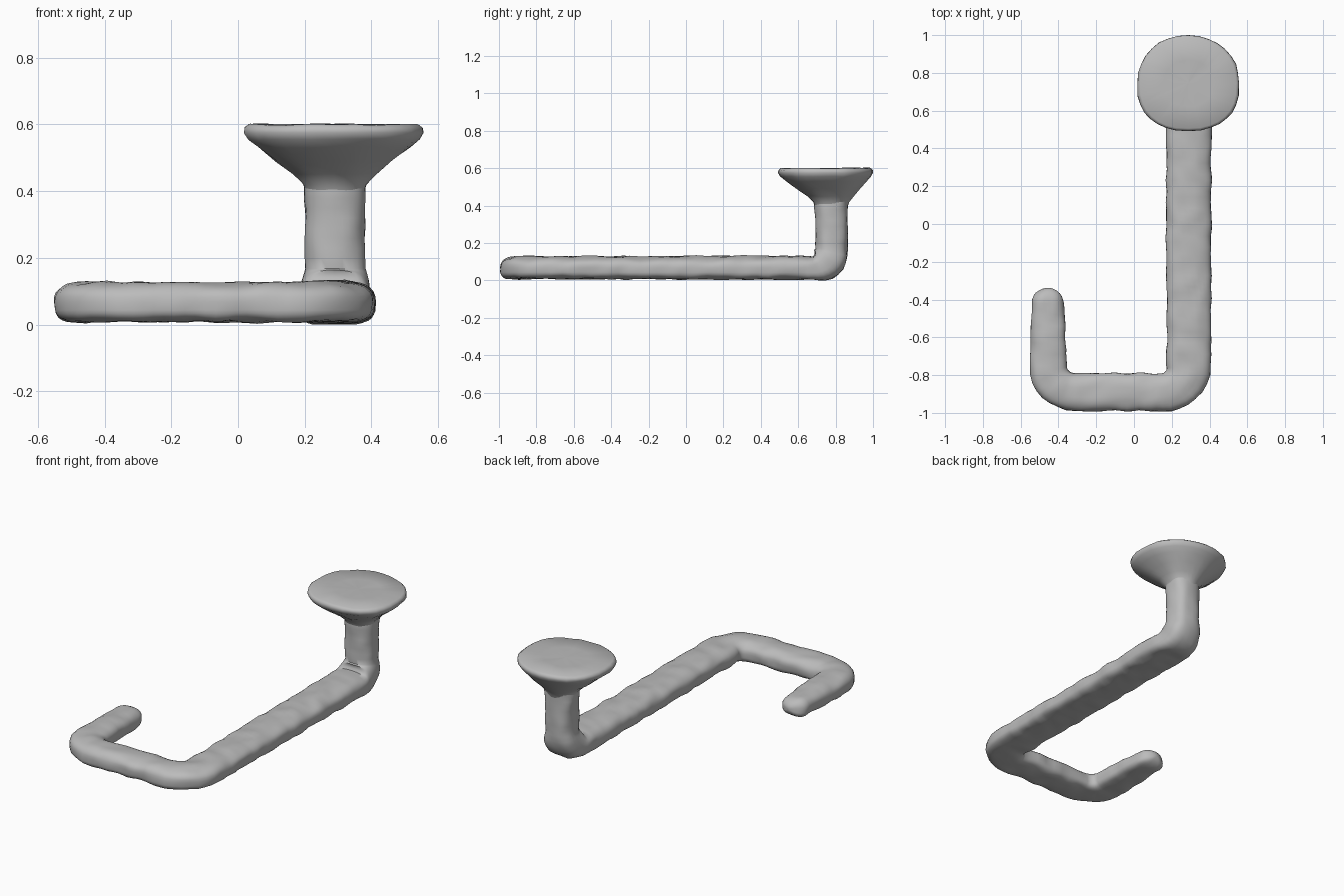
import bpy
import bmesh
from math import sin, cos, pi, radians, copysign
from mathutils import Vector, noise

cube = bpy.data.objects.get("Cube")
if cube:
    bpy.data.objects.remove(cube, do_unlink=True)

grey = bpy.data.materials.new("plain grey")
grey.use_nodes = True
colour = (0.5, 0.5, 0.5, 1)
grey.diffuse_color = colour
grey.node_tree.nodes["Principled BSDF"].inputs["Base Color"].default_value = colour

SIDES = 32
STEP = 0.03
UP = Vector((0, 0, 1))


def station(centre, side, up, flat=2.4):
    """One cross-section: centre, half-width vector, half-height vector, underside squareness."""
    return Vector(centre), Vector(side), Vector(up), flat


def ring_points(c, side, up, flat):
    points = []
    for i in range(SIDES):
        a = 2 * pi * i / SIDES
        ca, sa = cos(a), sin(a)
        power = 2 / (2.4 if sa > 0 else flat)
        points.append(c + side * copysign(abs(ca) ** power, ca)
                      + up * copysign(abs(sa) ** power, sa))
    return points


def loft(name, stations, bump):
    """Skin the cross-sections, filling in extra rings, with a slightly uneven surface."""
    dense = [stations[0]]
    for s, t in zip(stations, stations[1:]):
        count = max(1, round((t[0] - s[0]).length / STEP))
        for k in range(1, count + 1):
            f = k / count
            dense.append(tuple(p + (q - p) * f for p, q in zip(s, t)))
    bm = bmesh.new()
    rings = [[bm.verts.new(p) for p in ring_points(*s)] for s in dense]
    for r, q in zip(rings, rings[1:]):
        for i in range(SIDES):
            j = (i + 1) % SIDES
            bm.faces.new((r[i], r[j], q[j], q[i]))
    bm.faces.new(rings[0][::-1])
    bm.faces.new(rings[-1])
    bmesh.ops.recalc_face_normals(bm, faces=bm.faces)
    bm.normal_update()
    shifts = [(v, v.normal * noise.noise(v.co * 14) * bump) for v in bm.verts]
    for v, shift in shifts:
        v.co += shift
        v.co.z = max(v.co.z, 0)
    mesh = bpy.data.meshes.new(name)
    bm.to_mesh(mesh)
    bm.free()
    mesh.materials.append(grey)
    obj = bpy.data.objects.new(name, mesh)
    bpy.context.collection.objects.link(obj)
    bpy.ops.object.select_all(action="DESELECT")
    obj.select_set(True)
    bpy.context.view_layer.objects.active = obj
    bpy.ops.object.shade_smooth_by_angle(angle=radians(50))


def flat_station(x, y, heading, half_width, half_height=0.06, z=0.068):
    """Cross-section of a level bar running towards the heading, in degrees."""
    h = radians(heading)
    side = Vector((sin(h), -cos(h), 0)) * half_width
    return station((x, y, z), side, UP * half_height, 3.6)


def bend(cx, cy, radius, start, w0, w1):
    """Quarter turn to the left about a centre, fattened on the outer corner."""
    result = []
    for k in range(9):
        h = start + 90 * k / 8
        a = radians(h - 90)
        w = w0 + (w1 - w0) * k / 8
        result.append(flat_station(cx + radius * cos(a), cy + radius * sin(a), h, w))
    return result


# Rounded tip and short prong
path = []
for k in range(7):
    a = radians(8 + 82 * k / 6)
    path.append(flat_station(-0.455, -0.42 + 0.08 * cos(a), -90,
                             0.084 * sin(a), 0.055 * sin(a), 0.066))
path.append(flat_station(-0.455, -0.6, -90, 0.093))

# Front crossbar and long arm, joined by bends
path += bend(-0.315, -0.75, 0.14, -90, 0.1, 0.1)
path += bend(0.15, -0.75, 0.14, 0, 0.1, 0.118)
path.append(flat_station(0.29, 0.5, 90, 0.12, 0.064))

# Elbow turning upwards, then the post
ELBOW = 0.1
for k in range(9):
    f = k / 8
    a = radians(90 * f)
    inward = Vector((0, -sin(a), cos(a)))
    thick = 0.064 + 0.022 * f + 0.018 * sin(pi * f)
    centre = Vector((0.29, 0.678, 0.168)) - inward * ELBOW
    path.append(station(centre, (0.118 - 0.028 * f, 0, 0), inward * thick, 3.6 - f))
path.append(station((0.29, 0.778, 0.44), (0.09, 0, 0), (0, -0.088, 0), 2.6))
loft("hook_rod", path, 0.008)

# Flared round mounting head, slightly offset from the post
flare = [(0.39, 0.085), (0.42, 0.094), (0.45, 0.125), (0.49, 0.175), (0.53, 0.228),
         (0.555, 0.258), (0.575, 0.27), (0.59, 0.268), (0.6, 0.255), (0.6, 0.13), (0.6, 0.01)]
head = []
for z, r in flare:
    shift = min(1, max(0, (z - 0.42) / 0.13))
    depth = r * (1 - 0.06 * shift)
    head.append(station((0.29 - 0.003 * shift, 0.778 - 0.032 * shift, z),
                        (r, 0, 0), (0, -depth, 0), 2.1))
loft("mounting_head", head, 0.006)
